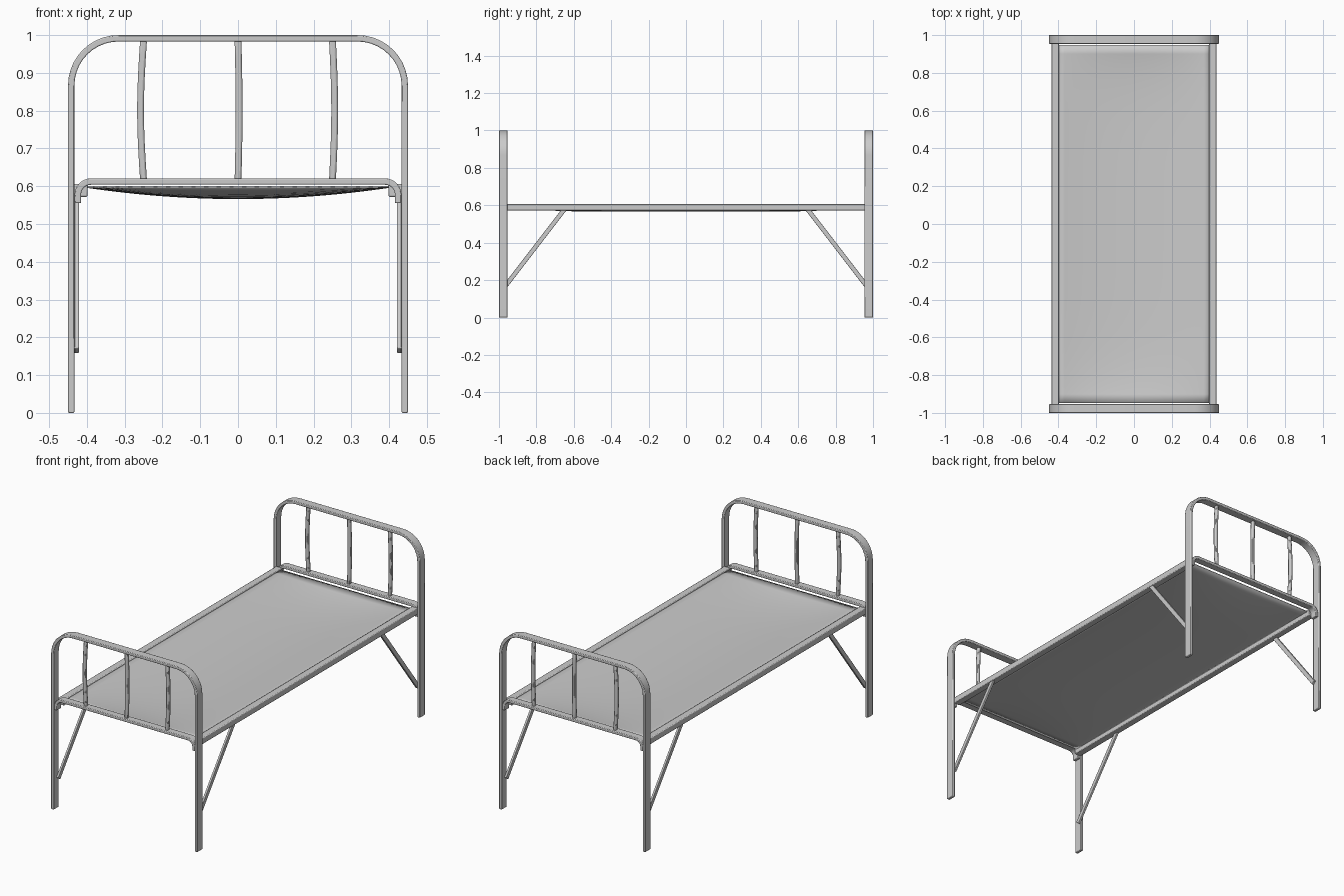
import bpy, bmesh
from math import sin, cos, pi
from mathutils import Vector

if "Cube" in bpy.data.objects:
    bpy.data.objects.remove(bpy.data.objects["Cube"])


def finish(name, bm, bevel=0.0):
    bmesh.ops.recalc_face_normals(bm, faces=bm.faces)
    me = bpy.data.meshes.new(name)
    bm.to_mesh(me)
    bm.free()
    ob = bpy.data.objects.new(name, me)
    bpy.context.collection.objects.link(ob)
    if bevel:
        mod = ob.modifiers.new("soft_edges", 'BEVEL')
        mod.width = bevel
        mod.segments = 2
        mod.limit_method = 'ANGLE'
        mod.angle_limit = 0.9
    bpy.ops.object.select_all(action='DESELECT')
    ob.select_set(True)
    bpy.context.view_layer.objects.active = ob
    bpy.ops.object.shade_smooth_by_angle(angle=0.6)
    return ob


def sweep(name, path, side, width, thick, bevel=0.003):
    """Rectangular bar along a path; width lies along side, thick across it."""
    bm = bmesh.new()
    rings = []
    n = len(path)
    for i, p in enumerate(path):
        t = (path[min(i + 1, n - 1)] - path[max(i - 1, 0)]).normalized()
        nrm = t.cross(side).normalized()
        rings.append([bm.verts.new(p + side * width / 2 * a + nrm * thick / 2 * b)
                      for a, b in ((-1, -1), (1, -1), (1, 1), (-1, 1))])
    for r0, r1 in zip(rings, rings[1:]):
        for k in range(4):
            bm.faces.new((r0[k], r0[(k + 1) % 4], r1[(k + 1) % 4], r1[k]))
    bm.faces.new(rings[0])
    bm.faces.new(rings[-1])
    return finish(name, bm, bevel)


def arch(half, top, bottom, radius, y, steps):
    """Upside-down U in the xz plane with rounded corners."""
    pts = [Vector((-half, y, bottom))]
    for s, a0 in ((-1, pi), (1, pi / 2)):
        for i in range(steps + 1):
            a = a0 - pi / 2 * i / steps
            pts.append(Vector((s * (half - radius) + radius * cos(a), y,
                               top - radius + radius * sin(a))))
    pts.append(Vector((half, y, bottom)))
    return pts


X, Y, Z = Vector((1, 0, 0)), Vector((0, 1, 0)), Vector((0, 0, 1))

for end, sy in (("foot", -1), ("head", 1)):
    y = sy * 0.977
    # Bent outer frame with legs, and the lower crossbar with turned-down ends
    sweep(end + "_frame", arch(0.4415, 0.9915, 0, 0.125, y, 10), Y, 0.046, 0.017)
    sweep(end + "_crossbar", arch(0.424, 0.6125, 0.555, 0.035, y, 6), Y, 0.04, 0.017)
    # Slightly bowed upright rods
    for i, (x, bow) in enumerate(((-0.25, -0.008), (0, 0.003), (0.25, 0.006))):
        path = [Vector((x + bow * sin(pi * k / 8), y, 0.615 + 0.372 * k / 8))
                for k in range(9)]
        sweep(f"{end}_upright_{i + 1}", path, Y, 0.02, 0.018, 0.005)

for side, sx in (("left", -1), ("right", 1)):
    # Long side rail
    sweep(side + "_rail", [Vector((sx * 0.4175, v, 0.589)) for v in (-0.96, 0.96)],
          X, 0.039, 0.034, 0.004)
    # Diagonal leg braces
    for end, sy in (("foot", -1), ("head", 1)):
        sweep(f"{side}_{end}_brace",
              [Vector((sx * 0.427, sy * 0.645, 0.585)),
               Vector((sx * 0.427, sy * 0.968, 0.165))], X, 0.012, 0.024, 0.002)

# Sagging sheet stretched between the rails
bm = bmesh.new()
bmesh.ops.create_grid(bm, x_segments=24, y_segments=40, size=1)
for v in bm.verts:
    u, w = v.co.x, v.co.y
    v.co = Vector((0.402 * u, 0.948 * w, 0.598 - 0.03 * (1 - u * u) * (1 - w ** 6)))
sheet = finish("bed_sheet", bm)
sol = sheet.modifiers.new("thickness", 'SOLIDIFY')
sol.thickness = 0.004
sol.offset = 0
